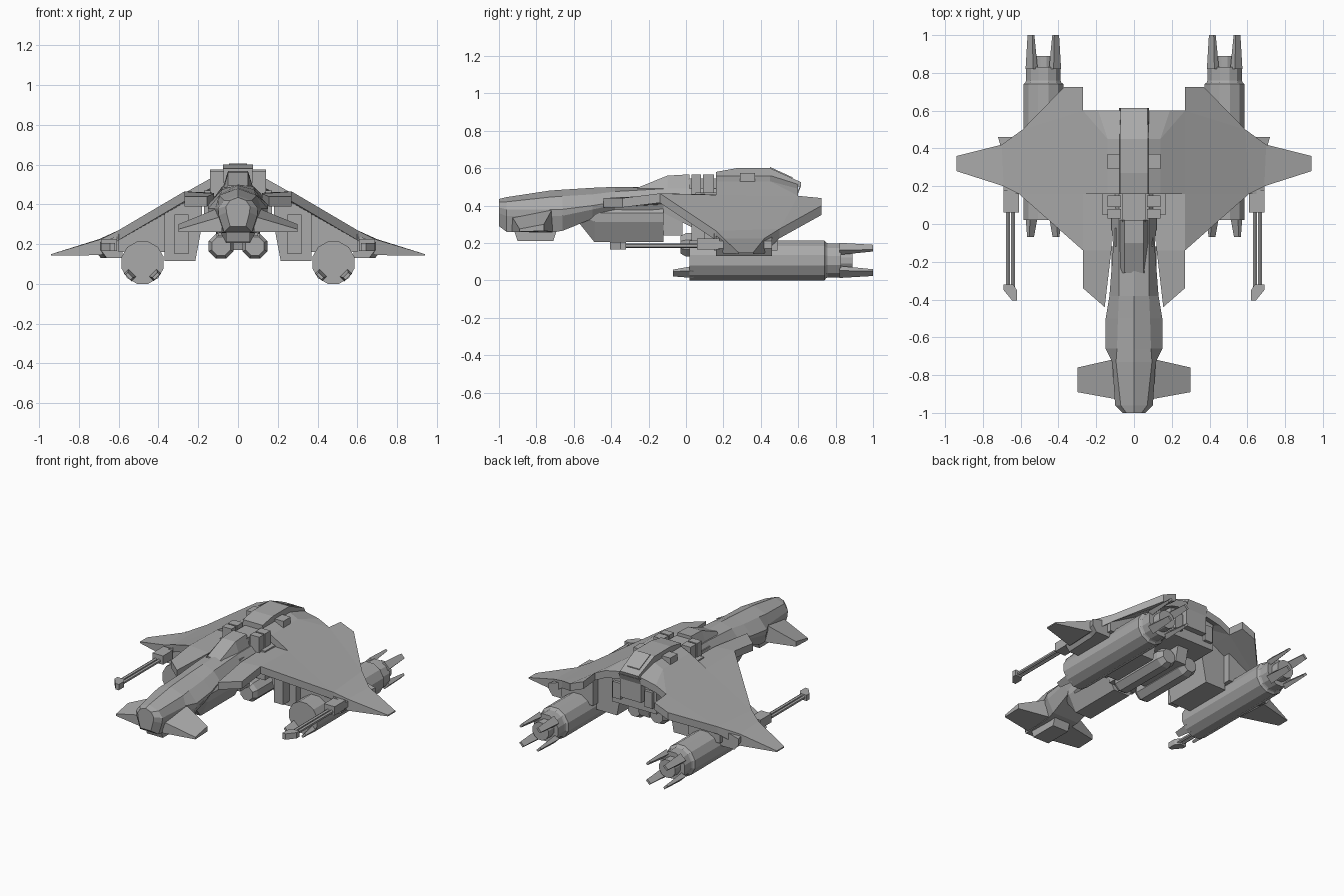
import bpy, bmesh
from math import sin, cos, pi, radians

if "Cube" in bpy.data.objects:
    bpy.data.objects.remove(bpy.data.objects["Cube"], do_unlink=True)

GREY = (0.40, 0.40, 0.40, 1)
hull_grey = bpy.data.materials.new("hull grey")
hull_grey.use_nodes = True
hull_grey.diffuse_color = GREY
hull_grey.node_tree.nodes["Principled BSDF"].inputs["Base Color"].default_value = GREY


def make(name, verts, faces, mirror=True):
    """Flat-shaded mesh object, optionally mirrored across x = 0."""
    me = bpy.data.meshes.new(name)
    me.from_pydata(verts, [], faces)
    bm = bmesh.new()
    bm.from_mesh(me)
    bmesh.ops.recalc_face_normals(bm, faces=bm.faces)
    bm.to_mesh(me)
    bm.free()
    me.materials.append(hull_grey)
    ob = bpy.data.objects.new(name, me)
    bpy.context.collection.objects.link(ob)
    if mirror:
        ob.modifiers.new("Mirror", "MIRROR")
    return ob


def loft(name, rings, mirror=True):
    """Skin a list of equal rings and cap both ends."""
    n = len(rings[0])
    verts = [p for r in rings for p in r]
    faces = [tuple(range(n)), tuple(range(len(verts) - n, len(verts)))]
    for k in range(len(rings) - 1):
        for i in range(n):
            j = (i + 1) % n
            faces.append((k * n + i, k * n + j, k * n + n + j, k * n + n + i))
    return make(name, verts, faces, mirror)


def block(name, x0, x1, y0, y1, z0, z1, mirror=True, taper=0.0):
    """Box; taper pulls in the y ends of the lower face."""
    def ring(z, t):
        return [(x0, y0 + t, z), (x1, y0 + t, z), (x1, y1 - t, z), (x0, y1 - t, z)]
    return loft(name, [ring(z0, taper), ring(z1, 0)], mirror)


def tube(name, x, z, profile, sides, mirror=True):
    """Lathe around a lengthwise axis from (y, radius) pairs."""
    angles = [2 * pi * (i + 0.5) / sides for i in range(sides)]
    return loft(name, [[(x + r * cos(a), y, z + r * sin(a)) for a in angles]
                       for y, r in profile], mirror)


def section(y, ridge, wt, zt, w, zm, wb, zb):
    """Symmetric cross-section with a centre ridge, shoulders, flanks and belly."""
    zl = zm - (zm - zb) * 0.3
    right = [(wt, y, zt), (w, y, zm), (w * 0.97, y, zl), (wb, y, zb)]
    return [(0, y, ridge)] + right + [(-px, y, pz) for px, _, pz in reversed(right)]


def trapezoid(y, wt, zt, wb, zb):
    return [(wt, y, zt), (wb, y, zb), (-wb, y, zb), (-wt, y, zt)]


# Fuselage with ridged, faceted nose
loft("fuselage", [section(*s) for s in (
    (-1.0, .435, .04, .42, .06, .39, .04, .29),
    (-.96, .445, .07, .42, .10, .38, .07, .26),
    (-.73, .48, .095, .445, .115, .38, .09, .255),
    (-.66, .485, .09, .45, .15, .38, .10, .265),
    (-.5, .495, .085, .46, .15, .40, .11, .33),
    (-.38, .50, .08, .475, .13, .42, .10, .37),
    (-.12, .50, .08, .49, .11, .42, .10, .36),
    (.1, .50, .08, .49, .13, .44, .11, .25),
    (.2, .50, .08, .49, .13, .44, .11, .25))], False)
block("chin_box", -.06, .06, -.92, -.69, .21, .27, False, .02)
loft("belly_pod", [section(*s) for s in (
    (-.59, .40, .08, .40, .09, .38, .06, .33),
    (-.49, .40, .09, .40, .12, .36, .06, .205),
    (-.12, .40, .09, .40, .12, .36, .06, .205))], False)
block("belly_neck", -.10, .10, -.12, -.02, .24, .46, False)

# Nose canards
loft("canard", [
    [(.08, -.93, .34), (.08, -.71, .39), (.08, -.71, .26), (.08, -.93, .26)],
    [(.30, -.89, .275), (.30, -.76, .30), (.30, -.76, .265), (.30, -.89, .26)]])

# Canopy, neck and dorsal spine
loft("canopy", [trapezoid(*s) for s in (
    (-.26, .05, .495, .075, .47), (-.10, .05, .56, .085, .46),
    (.02, .05, .567, .085, .46))], False)
block("spine_neck", -.06, .06, .01, .17, .45, .545, False)
block("neck_block", .07, .14, .03, .08, .44, .565)
block("neck_block_rear", .07, .14, .09, .15, .40, .565)
loft("dorsal_spine", [trapezoid(*s) for s in (
    (.16, .075, .58, .08, .46), (.27, .075, .60, .08, .46),
    (.45, .075, .60, .08, .46), (.615, .07, .525, .08, .505),
    (.59, .07, .45, .08, .44))], False)
block("dorsal_side_box", .07, .14, .29, .37, .50, .575)
# Raised hatch following the sloping rear of the spine
loft("dorsal_hatch", [[(sx * .045, y, z + dz) for sx, dz in
                       ((-1, -.01), (1, -.01), (1, .006), (-1, .006))]
                      for y, z in ((.45, .60), (.57, .545))], False)

# Swept wing with a flat front strip: named top points, thickened downward
P = dict(
    a=(.07, .16, .562), b=(.07, .45, .562), c=(.07, .60, .515), d=(.19, .60, .49),
    e=(.27, .60, .452), f=(.27, .725, .44), g=(.37, .725, .40), h=(.59, .50, .275),
    i=(.61, .16, .265), j=(.27, -.14, .465), k=(.27, .16, .457), l=(.14, .16, .53),
    m=(.14, .45, .53), n=(.70, .42, .225), o=(.94, .36, .15), p=(.94, .28, .15),
    q=(.69, .20, .225), s=(.12, -.14, .455), t=(.27, -.34, .44), u=(.155, -.44, .44),
    v=(.12, .16, .46))
PANELS = "abml bcdm mde lmek kehi efgh kij ihnq qnop vkjs sjtu".split()
names = list(P)
top = [P[k] for k in names]
count = len(top)
bottom = [(x, y, z - (.05 if x < .65 else .08 if x < .8 else .008)) for x, y, z in top]
panels = [[names.index(c) for c in f] for f in PANELS]
faces = panels + [[v + count for v in reversed(f)] for f in panels]
edges = [(f[i], f[(i + 1) % len(f)]) for f in panels for i in range(len(f))]
for a, b in edges:
    if sum(set(e) == {a, b} for e in edges) == 1:
        faces.append([a, b, b + count, a + count])
make("wing", top + bottom, faces)

# Central machinery under the wing roots
block("centre_body", -.17, .17, .05, .56, .27, .47, False)
block("rear_block", -.08, .08, .50, .60, .34, .48, False)
block("rear_vent", .09, .15, .54, .58, .31, .42)
tube("belly_thruster", .085, .19, [(-.03, .05), (0, .068), (.40, .068), (.44, .05)], 8)
block("belly_keel", -.04, .04, .05, .48, .17, .30, False, .03)

# Inner pylons reaching down beside the engines
loft("inner_pylon", [[(.18, y, .30), (.18, y, .45), (.37, y, .37), (.37, y, .115),
                      (.215, y, .115)] for y in (.10, .44)])
block("pylon_intake", .25, .32, .03, .12, .15, .35)

# Engines with mounts, nozzles and prongs
EX, EZ = .48, .107
loft("engine_mount", [[(.36, y, .16), (.60, y, .16), (.60, y, .25), (.36, y, .38)]
                      for y in (.15, .49)])
tube("engine", EX, EZ, [(.02, .11), (.74, .11), (.75, .098), (.76, .094),
                        (.83, .094), (.83, .062), (.89, .062)], 12)


def prong(name, angle, y0, y1, tip):
    """Tapered blade on the engine rim, pointing along y."""
    c, s = cos(radians(angle)), sin(radians(angle))

    def ring(y, inner, outer, half):
        return [(EX + r * c - w * s, y, EZ + r * s + w * c)
                for r, w in ((inner, -half), (outer, -half), (outer, half), (inner, half))]
    loft(name, [ring(y0, .07, .105, .028), ring(y1, tip, tip + .015, .018)])


for angle in (45, 135, 225, 315):
    prong("rear_prong", angle, .82, 1.0, .085)
for angle in (225, 315):
    prong("front_prong", angle, .04, -.07, .088)

# Outer weapon pods and twin-rod cannons
loft("outer_pod", [[(.58, y, .13), (x - .03, y, .13), (x, y, .17), (x, y, .21),
                    (.58, y, .25)] for x, y in ((.69, .16), (.70, .39), (.72, .46))])
block("cannon_mount", .61, .69, .06, .18, .165, .225)
for x in (.64, .667):
    tube("cannon_rod", x, .185, [(-.34, .012), (.08, .012)], 6)
loft("cannon_muzzle", [[(.655 - w0, y, .165), (.655 + w1, y, .165),
                        (.655 + w1, y, .205), (.655 - w0, y, .205)]
                       for y, w0, w1 in ((-.405, .035, -.01), (-.35, .035, .035),
                                         (-.32, .015, .035))])
